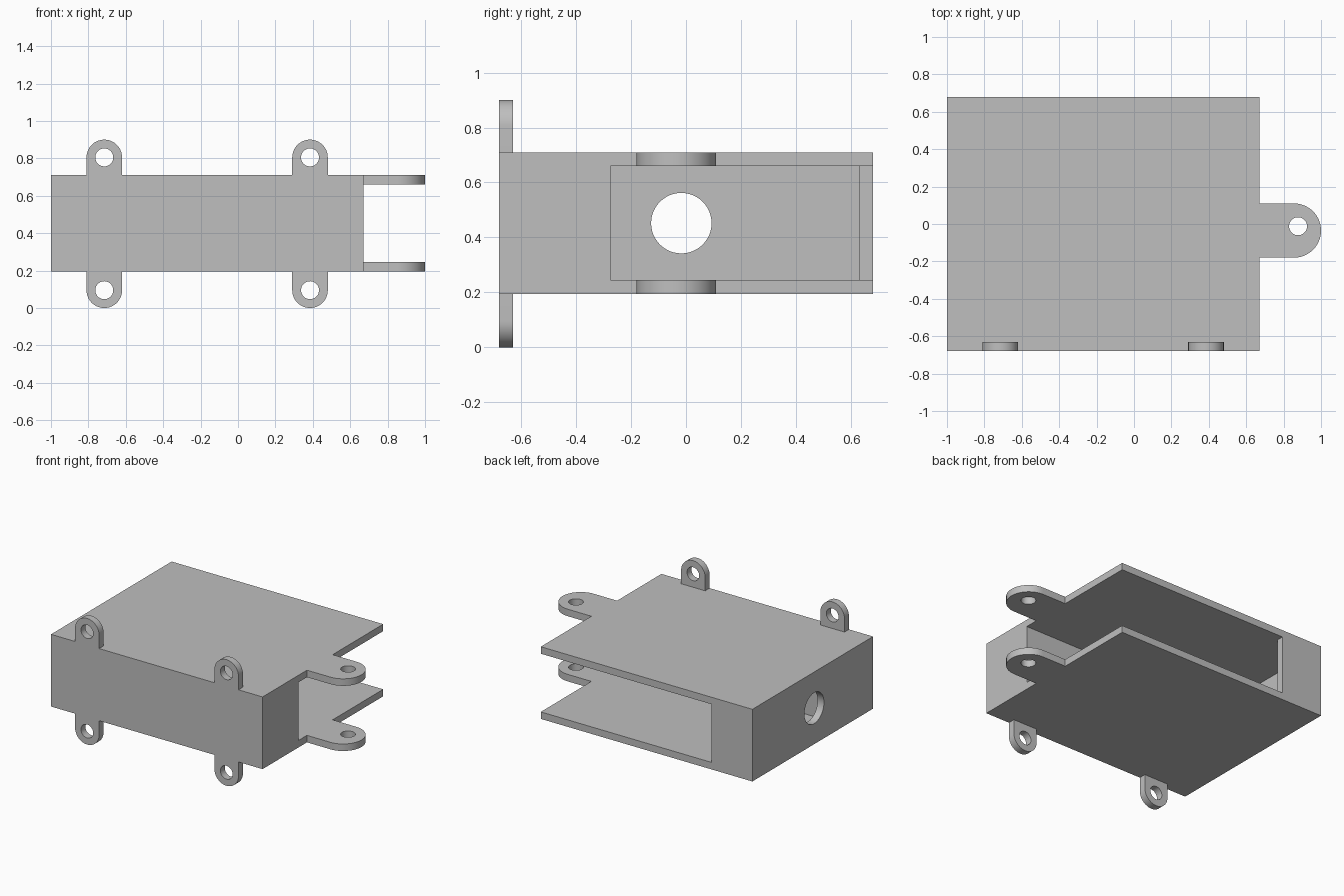
import bpy
import bmesh
from math import cos, sin, pi
from mathutils import Matrix, Vector

default_cube = bpy.data.objects.get("Cube")
if default_cube:
    bpy.data.objects.remove(default_cube, do_unlink=True)

# One plain grey for the whole moulding
grey = bpy.data.materials.new("plain grey")
grey.use_nodes = True
colour = (0.52, 0.52, 0.52, 1)
grey.diffuse_color = colour
grey.node_tree.nodes["Principled BSDF"].inputs["Base Color"].default_value = colour

WALL = 0.05
LEFT, RIGHT = 0.67, -1.0
FRONT, BACK = -0.68, 0.68
BOTTOM, TOP = 0.195, 0.71

# Each plane maps profile (u, v) plus depth w to x, y, z
PLANES = {
    "xy": lambda u, v, w: Vector((u, v, w)),
    "xz": lambda u, v, w: Vector((u, w, v)),
    "yz": lambda u, v, w: Vector((w, u, v)),
}


def prism(name, profile, plane, lo, hi):
    """Extrude a flat profile between two depths."""
    place = PLANES[plane]
    bm = bmesh.new()
    face = bm.faces.new([bm.verts.new(place(u, v, lo)) for u, v in profile])
    grown = bmesh.ops.extrude_face_region(bm, geom=[face])["geom"]
    moved = [e for e in grown if isinstance(e, bmesh.types.BMVert)]
    bmesh.ops.translate(bm, verts=moved, vec=place(0, 0, hi - lo))
    bmesh.ops.recalc_face_normals(bm, faces=bm.faces)
    mesh = bpy.data.meshes.new(name)
    bm.to_mesh(mesh)
    bm.free()
    mesh.materials.append(grey)
    obj = bpy.data.objects.new(name, mesh)
    bpy.context.collection.objects.link(obj)
    return obj


def box(name, x, y, z):
    return prism(name, [(x[0], y[0]), (x[1], y[0]), (x[1], y[1]), (x[0], y[1])], "xy", *z)


def arc(cu, cv, r, start, sweep, steps):
    angles = [start + sweep * i / steps for i in range(steps + 1)]
    return [(cu + r * cos(a), cv + r * sin(a)) for a in angles]


def circle(cu, cv, r):
    return arc(cu, cv, r, 0, 2 * pi, 48)[:-1]


def combine(body, part, operation):
    """Apply a boolean and remove the used part."""
    mod = body.modifiers.new(part.name, "BOOLEAN")
    mod.operation = operation
    mod.solver = "EXACT"
    mod.object = part
    bpy.context.view_layer.objects.active = body
    bpy.ops.object.modifier_apply(modifier=mod.name)
    bpy.data.objects.remove(part, do_unlink=True)


# Outer block
case = box("slotted_case", (RIGHT, LEFT), (FRONT, BACK), (BOTTOM, TOP))
additions, cuts = [], []

# Four upright lugs, flush with the front face
LUG_R, LUG_HOLE = 0.095, 0.048
for x in (-0.715, 0.385):
    for z, root, start in ((TOP + 0.095, TOP - WALL, 0), (BOTTOM - 0.1, BOTTOM + WALL, pi)):
        outline = arc(x, z, LUG_R, start, pi, 32)
        outline += [(outline[-1][0], root), (outline[0][0], root)]
        additions.append(prism("front_lug", outline, "xz", FRONT, FRONT + WALL))
        cuts.append(prism("lug_hole", circle(x, z, LUG_HOLE), "xz", FRONT - 0.1, FRONT + 0.1))

# Two rounded side tabs, flush with the top and bottom plates
TAB_X, TAB_Y, TAB_R = 0.855, -0.035, 0.145
for z in (BOTTOM, TOP - WALL):
    outline = arc(TAB_X, TAB_Y, TAB_R, -pi / 2, pi, 32)
    outline += [(LEFT - 0.1, outline[-1][1]), (LEFT - 0.1, outline[0][1])]
    additions.append(prism("side_tab", outline, "xy", z, z + WALL))
cuts.append(prism("tab_hole", circle(0.877, -0.012, 0.048), "xy", 0, 1))

# Long slot from the left side, the back opening, and the round end hole
SLOT_Z = (BOTTOM + WALL, TOP - WALL)
cuts.append(box("slot", (RIGHT + WALL, LEFT + 0.5), (-0.275, BACK - WALL), SLOT_Z))
cuts.append(box("back_opening", (-0.677, LEFT + 0.5), (BACK - 0.2, BACK + 0.1), SLOT_Z))
cuts.append(prism("end_hole", circle(-0.017, 0.452, 0.11), "yz", RIGHT - 0.1, RIGHT + 0.15))

for part in additions:
    combine(case, part, "UNION")
for part in cuts:
    combine(case, part, "DIFFERENCE")

# Merge flat seams left by the booleans
bm = bmesh.new()
bm.from_mesh(case.data)
bmesh.ops.remove_doubles(bm, verts=bm.verts, dist=0.0001)
bmesh.ops.dissolve_limit(bm, angle_limit=0.01, verts=bm.verts, edges=bm.edges)
bm.to_mesh(case.data)
bm.free()

bpy.ops.object.select_all(action="DESELECT")
case.select_set(True)
bpy.context.view_layer.objects.active = case
bpy.ops.object.shade_smooth_by_angle(angle=pi / 6)
